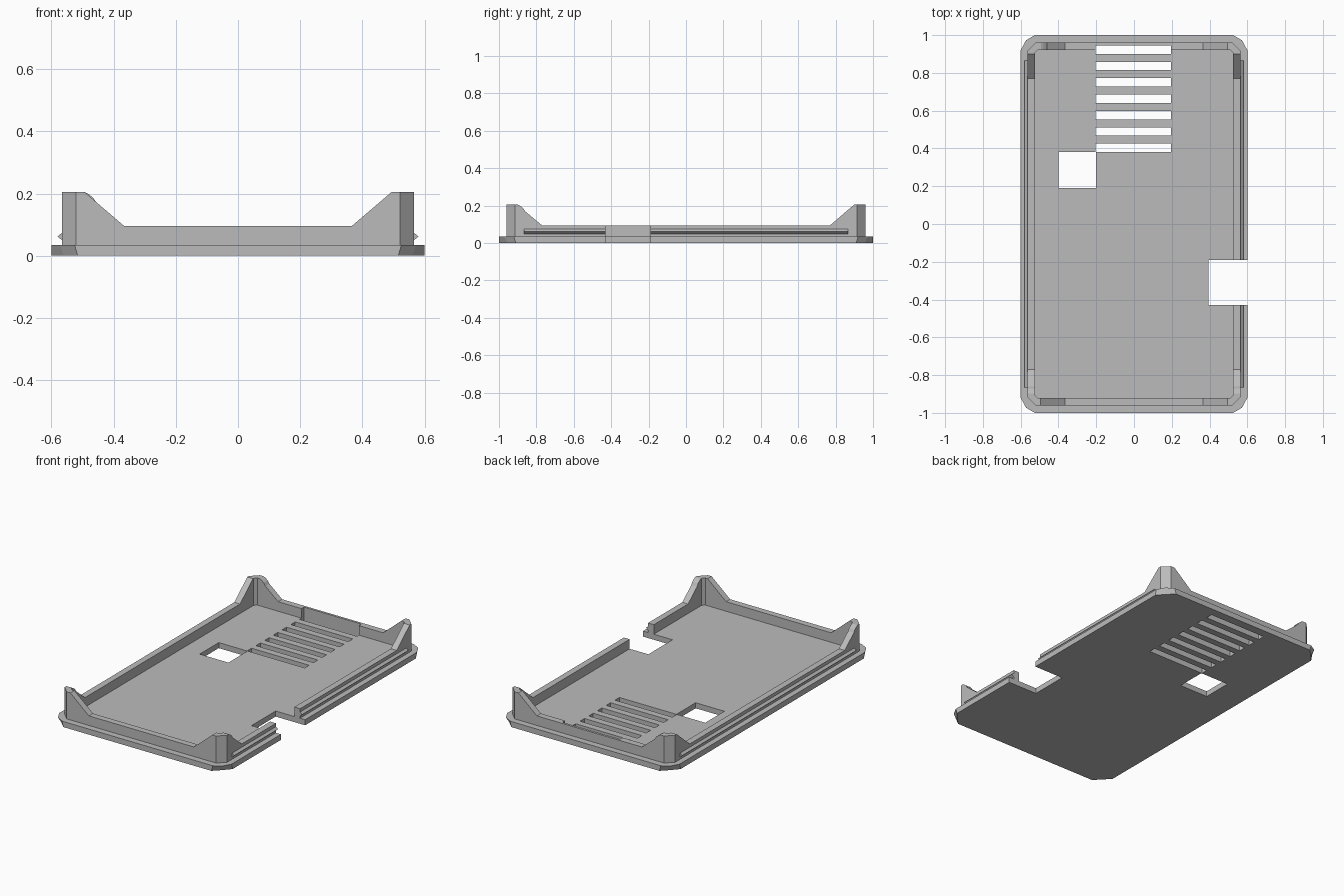
import bpy, bmesh

cube = bpy.data.objects.get("Cube")
if cube:
    bpy.data.objects.remove(cube, do_unlink=True)

grey = bpy.data.materials.new("grey plastic")
grey.use_nodes = True
COLOUR = (0.5, 0.5, 0.5, 1)
grey.diffuse_color = COLOUR
grey.node_tree.nodes["Principled BSDF"].inputs["Base Color"].default_value = COLOUR


def loft(name, bottom, top):
    """Closed solid between two matching loops of points."""
    bm = bmesh.new()
    a = [bm.verts.new(p) for p in bottom]
    b = [bm.verts.new(p) for p in top]
    bm.faces.new(a[::-1])
    bm.faces.new(b)
    for i in range(len(a)):
        j = (i + 1) % len(a)
        bm.faces.new((a[i], a[j], b[j], b[i]))
    bmesh.ops.recalc_face_normals(bm, faces=bm.faces)
    mesh = bpy.data.meshes.new(name)
    bm.to_mesh(mesh)
    bm.free()
    mesh.materials.append(grey)
    obj = bpy.data.objects.new(name, mesh)
    bpy.context.collection.objects.link(obj)
    return obj


def prism(name, profile, axis, lo, hi):
    """Extrude a 2D profile along one axis."""
    def place(u, v, w):
        return {"x": (w, u, v), "y": (u, w, v), "z": (u, v, w)}[axis]
    return loft(name, [place(u, v, lo) for u, v in profile],
                [place(u, v, hi) for u, v in profile])


def box(name, x, y, z):
    return prism(name, [(x[0], y[0]), (x[1], y[0]), (x[1], y[1]), (x[0], y[1])], "z", *z)


def ring(corner):
    """Mirror one corner's points into a full outline."""
    mirror = lambda sx, sy: [(sx * x, sy * y) for x, y in corner]
    return (mirror(1, 1) + mirror(-1, 1)[::-1]
            + mirror(-1, -1) + mirror(1, -1)[::-1])


def cut(target, cutters):
    for c in cutters:
        c.hide_render = True
        c.hide_viewport = False
        mod = target.modifiers.new("cut", "BOOLEAN")
        mod.operation = "DIFFERENCE"
        mod.solver = "EXACT"
        mod.object = c
    bpy.context.view_layer.update()
    deps = bpy.context.evaluated_depsgraph_get()
    mesh = bpy.data.meshes.new_from_object(target.evaluated_get(deps))
    target.modifiers.clear()
    target.data = mesh


# Base plate with corners that flare between bottom and top
low = ring([(0.6, 0.91), (0.56, 0.955), (0.515, 1.0)])
high = ring([(0.6, 0.92), (0.572, 0.972), (0.525, 1.0)])
base = loft("base_plate", [(x, y, 0) for x, y in low], [(x, y, 0.035) for x, y in high])

# Perimeter wall, raised at the corners
wall = prism("rim_wall", ring([(0.565, 0.915), (0.52, 0.96)]), "z", 0.03, 0.205)
hollow = prism("hollow_cutter", ring([(0.525, 0.905), (0.51, 0.92)]), "z", 0.0, 0.3)


def dip(end_top, end_low, round_low, round_high):
    """Profile removed between two corner posts."""
    def side(s, rounded):
        points = [(s * end_low, 0.095)]
        if rounded:
            e = end_top - 0.04
            points += [(s * e, 0.17), (s * (e + 0.01), 0.186), (s * (e + 0.025), 0.198)]
        return points + [(s * end_top, 0.206), (s * end_top, 0.3)]
    return side(-1, round_low) + side(1, round_high)[::-1]


dips = [
    prism("front_dip_cutter", dip(0.495, 0.365, False, False), "y", -1.1, -0.5),
    prism("back_dip_cutter", dip(0.495, 0.365, True, False), "y", 0.5, 1.1),
    prism("left_dip_cutter", dip(0.9, 0.77, True, False), "x", 0.3, 0.8),
    prism("right_dip_cutter", dip(0.9, 0.77, True, False), "x", -0.8, -0.3),
]

# Snap ridges along both long sides
ridges = []
for name, s in (("left_ridge", 1), ("right_ridge", -1)):
    profile = [(s * 0.56, 0.045), (s * 0.58, 0.062), (s * 0.56, 0.078)]
    ridges.append(prism(name, profile, "y", -0.865, 0.865))

# Side notch, square window and vent slots
notch = box("notch_cutter", (0.395, 0.7), (-0.43, -0.19), (-0.1, 0.4))
window = box("window_cutter", (-0.4, -0.2), (0.19, 0.38), (-0.1, 0.4))
slots = []
for i in range(7):
    y = 0.403 + i * 0.0867
    slots.append(box("slot_cutter", (-0.203, 0.197), (y - 0.022, y + 0.022), (-0.1, 0.4)))

cut(base, [notch, window] + slots)
cut(wall, [hollow] + dips + [notch, slots[-1]])
cut(ridges[0], [notch])

# Remove the used cutters
for c in [hollow, notch, window] + dips + slots:
    bpy.data.objects.remove(c, do_unlink=True)
